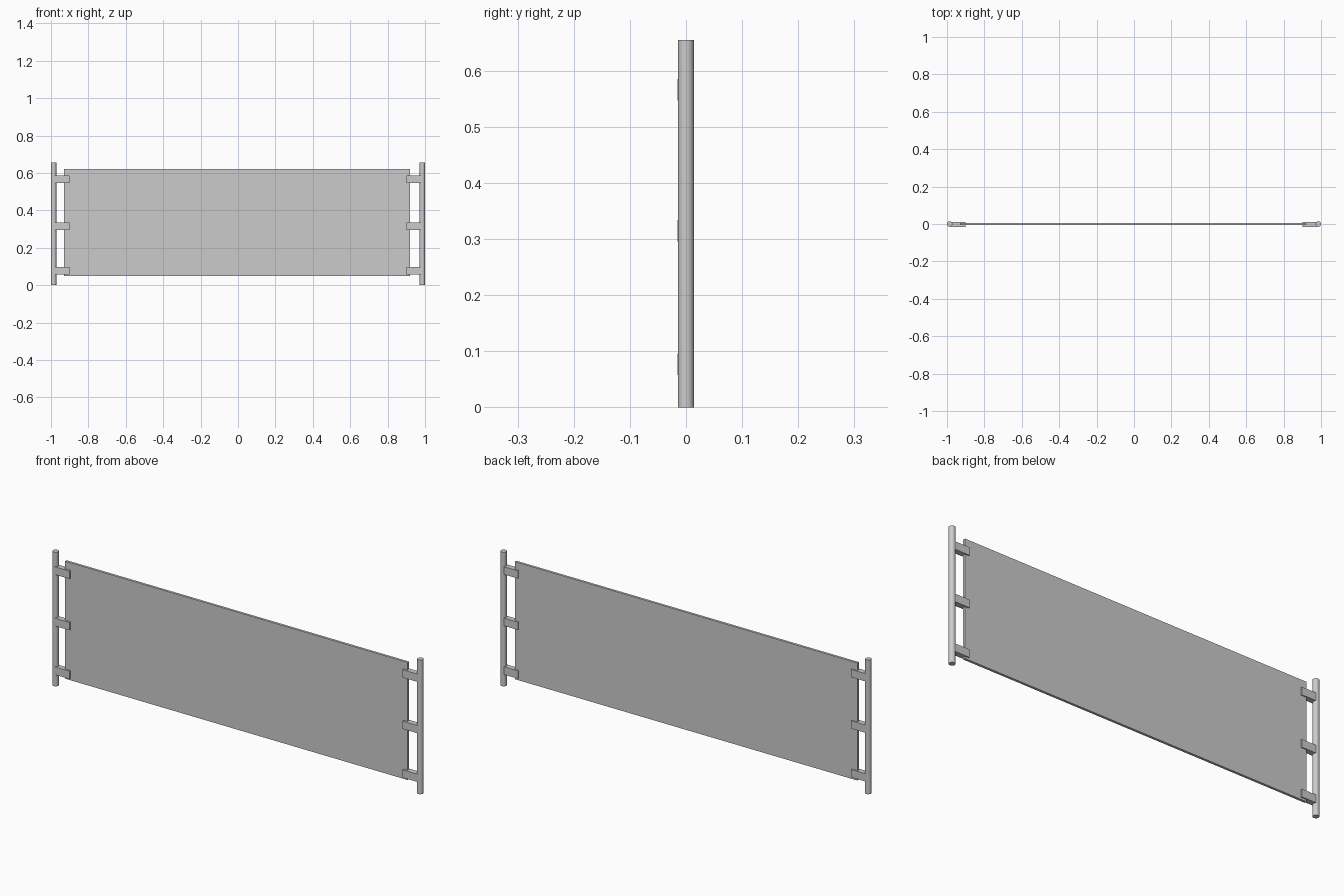
import bpy

cube = bpy.data.objects.get("Cube")
if cube:
    bpy.data.objects.remove(cube, do_unlink=True)

# Single grey finish
GREY = (0.6, 0.6, 0.6, 1)
grey = bpy.data.materials.new("light grey")
grey.use_nodes = True
grey.diffuse_color = GREY
grey.node_tree.nodes["Principled BSDF"].inputs["Base Color"].default_value = GREY


def box(name, low, high):
    """Box between two opposite corners."""
    centre = [(a + b) / 2 for a, b in zip(low, high)]
    bpy.ops.mesh.primitive_cube_add(size=1, location=centre)
    ob = bpy.context.object
    ob.name = name
    ob.scale = [b - a for a, b in zip(low, high)]
    bpy.ops.object.transform_apply(location=False, rotation=False, scale=True)
    ob.data.materials.append(grey)


def post(name, x, height=0.655, radius=0.0145):
    """Round upright standing on the ground."""
    bpy.ops.mesh.primitive_cylinder_add(
        vertices=24, radius=radius, depth=height, location=(x, 0, height / 2))
    ob = bpy.context.object
    ob.name = name
    ob.data.materials.append(grey)
    bpy.ops.object.shade_smooth_by_angle()


# Thin board
box("panel", (-0.93, -0.006, 0.048), (0.92, 0.006, 0.622))

# Uprights, each with three brackets gripping the board edge
for side, s in (("left", 1), ("right", -1)):
    post(side + "_post", s * 0.9855)
    inner, outer = sorted((s * 0.9, s * 0.98))
    for level, z in (("lower", 0.058), ("middle", 0.296), ("upper", 0.547)):
        box(f"{side}_{level}_bracket", (inner, -0.0155, z), (outer, 0.0115, z + 0.038))
